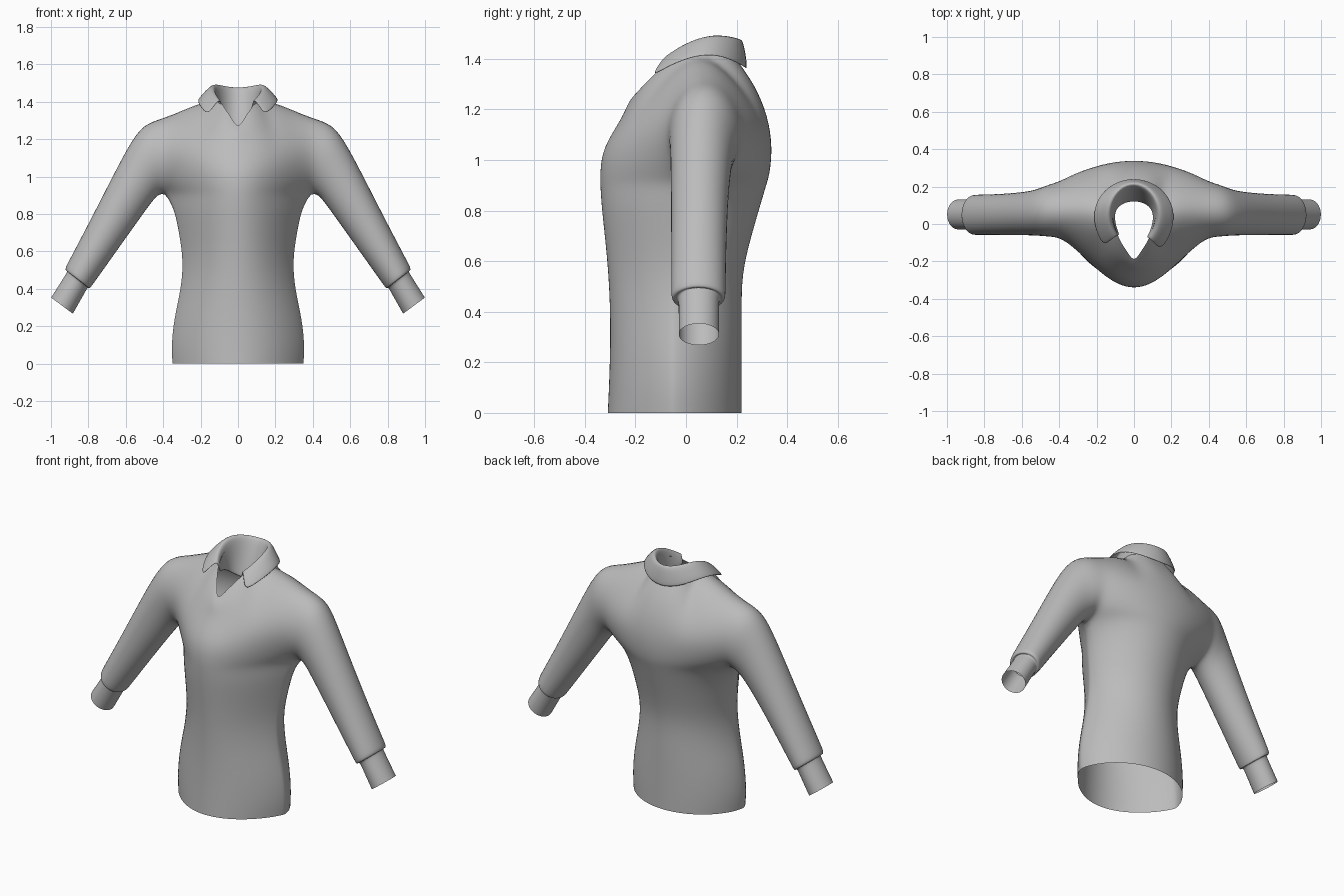
import bpy, bmesh, math
from mathutils import Vector

old = bpy.data.objects.get("Cube")
if old:
    bpy.data.objects.remove(old, do_unlink=True)

# One plain cloth colour
cloth = bpy.data.materials.new("grey_cloth")
cloth.use_nodes = True
grey = (0.5, 0.5, 0.5, 1)
cloth.diffuse_color = grey
cloth.node_tree.nodes["Principled BSDF"].inputs["Base Color"].default_value = grey


def loft(bm, cache, rows, closed=False):
    """Skin neighbouring rows of points with quads, sharing equal points."""
    def vert(p):
        key = tuple(round(c, 4) for c in p)
        if key not in cache:
            cache[key] = bm.verts.new(p)
        return cache[key]
    for a, b in zip(rows, rows[1:]):
        count = len(a)
        for i in range(count if closed else count - 1):
            j = (i + 1) % count
            bm.faces.new([vert(p) for p in (a[i], a[j], b[j], b[i])])


def finish(bm, name, mirror=False, thickness=0):
    """Turn the cage into a smooth object."""
    bmesh.ops.recalc_face_normals(bm, faces=bm.faces)
    mesh = bpy.data.meshes.new(name)
    bm.to_mesh(mesh)
    bm.free()
    mesh.materials.append(cloth)
    obj = bpy.data.objects.new(name, mesh)
    bpy.context.collection.objects.link(obj)
    if mirror:
        obj.modifiers.new("mirror", "MIRROR").merge_threshold = 0.002
    if thickness:
        solid = obj.modifiers.new("thickness", "SOLIDIFY")
        solid.thickness = thickness
        solid.offset = 0
    sub = obj.modifiers.new("smooth", "SUBSURF")
    sub.levels = sub.render_levels = 2
    for poly in mesh.polygons:
        poly.use_smooth = True
    return obj


# Torso rows: height, half width, side front y, side back y,
# centre front y, centre back y, front fullness, back fullness
body_rows = [
    (0, .352, -.05, -.05, -.312, .222, 1.6, 1.2),
    (.1, .359, -.05, -.05, -.307, .222, 1.6, 1.2),
    (.25, .342, -.05, -.05, -.302, .222, 1.6, 1.2),
    (.4, .306, -.05, -.05, -.302, .222, 1.6, 1.2),
    (.55, .293, -.04, -.04, -.309, .222, 1.7, 1.2),
    (.7, .317, -.02, -.02, -.324, .26, 1.8, 1.2),
    (.82, .345, 0, 0, -.337, .295, 1.9, 1.25),
    (.905, .395, .05, .05, -.342, .32, 2.4, 1.6),
    (.95, .405, -.016, .166, -.342, .333, 2.7, 1.85),
    (1.05, .41, -.072, .225, -.332, .342, 3, 2),
    (1.17, .41, -.072, .225, -.25, .326, 2.6, 2),
]
COLS = 8
ARMPIT = 7

# Neck edges and shoulder seam, listed from the centre outward
front_neck = [(0, -.205, 1.255), (.035, -.15, 1.315), (.07, -.1, 1.365), (.1, -.03, 1.41)]
back_neck = [(0, .195, 1.405), (.05, .19, 1.408), (.09, .165, 1.418), (.113, .115, 1.432)]
shoulder = [(.12, .05, 1.44), (.19, .06, 1.426), (.262, .07, 1.392), (.335, .07, 1.356), (.41, .07, 1.322)]


def panel(front):
    """Half of the front or back, from hem to neck and shoulder."""
    rows = []
    for z, w, side_f, side_b, mid_f, mid_b, full_f, full_b in body_rows:
        side, mid, full = (side_f, mid_f, full_f) if front else (side_b, mid_b, full_b)
        even = min(1, max(0, (z - .7) / .3))
        row = []
        for i in range(COLS + 1):
            u = i / COLS
            f = even * u + (1 - even) * math.sin(u * math.pi / 2)
            y = side + (mid - side) * max(0, 1 - f * f) ** (full / 2)
            row.append(Vector((w * f, y, z)))
        rows.append(row)
    top = [Vector(p) for p in (front_neck if front else back_neck) + shoulder]
    yoke = []
    for i, (a, b) in enumerate(zip(rows[-1], top)):
        u = i / COLS
        swell = -.01 if front else .013
        yoke.append((a + b) / 2 + Vector((0, swell, .01 + .025 * u)))
    yoke[0].x = 0
    return rows + [yoke, top]


# Shirt body: front and back panels plus the sleeve, mirrored
bm, cache = bmesh.new(), {}
front, back = panel(True), panel(False)
loft(bm, cache, front)
loft(bm, cache, back)

# Sleeve rings: upper point x z, lower point x z, centre y, half depth
sleeve = [
    (.503, 1.283, .44, .89, .07, .138),
    (.58, 1.185, .485, .83, .058, .12),
    (.75, .845, .635, .62, .051, .111),
    (.903, .553, .77, .43, .049, .109),
    (.925, .512, .787, .408, .049, .109),
    (.922, .495, .794, .4, .049, .1),
    (.908, .5, .802, .41, .051, .082),
    (.927, .47, .815, .385, .051, .081),
    (1.0, .354, .882, .267, .051, .081),
]
ring = [row[-1] for row in front[ARMPIT:]]
ring += [row[-1] for row in reversed(back[ARMPIT + 1:-1])]
rings = [ring]
for tx, tz, bx, bz, cy, depth in sleeve:
    top, low = Vector((tx, cy, tz)), Vector((bx, cy, bz))
    centre, half = (top + low) / 2, (top - low) / 2 * 1.05
    points = []
    for k in range(len(ring)):
        a = math.tau * k / len(ring)
        points.append(centre - half * math.cos(a) - Vector((0, depth * 1.05 * math.sin(a), 0)))
    rings.append(points)
loft(bm, cache, rings, closed=True)
finish(bm, "shirt_body", mirror=True)

# Collar stations from the back round to the tip:
# angle, stand bottom height, fold height, outer edge height
stations = [
    (0, 1.245, 1.49, 1.352), (35, 1.255, 1.5, 1.378), (70, 1.285, 1.51, 1.42),
    (100, 1.32, 1.48, 1.405), (125, 1.345, 1.437, 1.36), (141, 1.35, 1.41, 1.33),
]


def collar_section(angle, neck_z, fold_z, edge_z):
    """Stand rising from inside the neck, folding over to the outer edge."""
    a = math.radians(angle)
    s, c = math.sin(a), math.cos(a)
    section = []
    for wide, rear, fore, z in (
        (.106, .072, .16, neck_z),
        (.124, .145, .16, neck_z * .25 + fold_z * .75),
        (.137, .176, .17, fold_z),
        (.179, .19, .205, (fold_z + edge_z) / 2 + .006),
        (.222, .2, .24, edge_z),
    ):
        section.append(Vector((wide * s, .05 + (rear if c > 0 else fore) * c, z)))
    return section


right = [collar_section(-.95 * a, *heights) for a, *heights in reversed(stations[1:])]
left = [collar_section(*station) for station in stations]
bm = bmesh.new()
loft(bm, {}, right + left)
finish(bm, "collar", thickness=.01)
